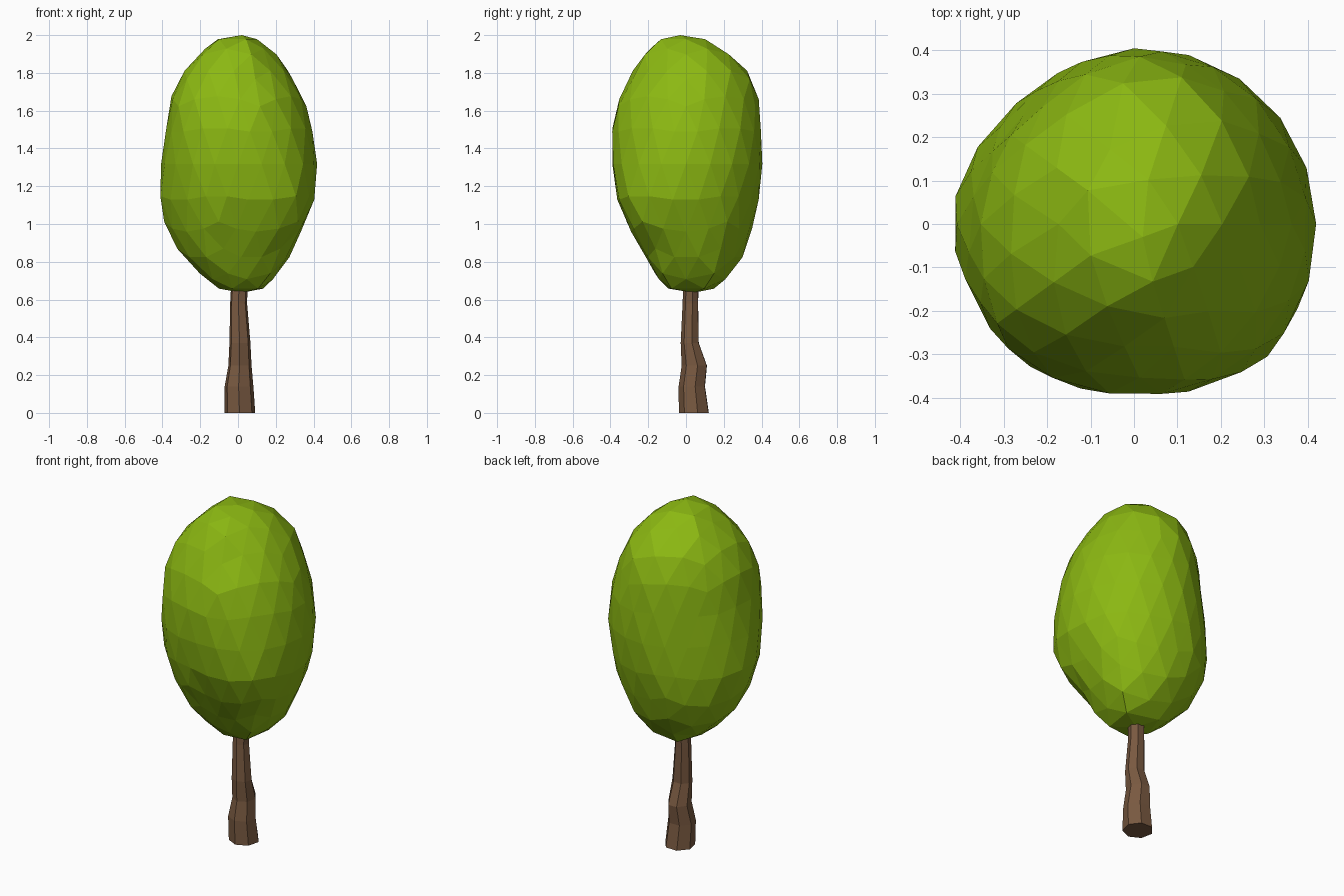
import bpy, bmesh, math

if "Cube" in bpy.data.objects:
    bpy.data.objects.remove(bpy.data.objects["Cube"])

def material(name, rgb):
    m = bpy.data.materials.new(name)
    m.diffuse_color = (*rgb, 1)
    m.use_nodes = True
    m.node_tree.nodes["Principled BSDF"].inputs["Base Color"].default_value = m.diffuse_color
    return m

def finish(bm, name, mat):
    bmesh.ops.recalc_face_normals(bm, faces=bm.faces)
    me = bpy.data.meshes.new(name)
    bm.to_mesh(me)
    bm.free()
    ob = bpy.data.objects.new(name, me)
    bpy.context.collection.objects.link(ob)
    me.materials.append(mat)
    return ob

leaf = material("leaf_green", (0.26, 0.48, 0.006))
bark = material("bark_brown", (0.19, 0.10, 0.052))

# Crown outline: height, then radius towards E, NE, N, NW, W, SW, S, SE
OUTLINE = [
    (0.67, .13, .17, .17, .13, .10, .12, .08, .13),
    (0.72, .20, .25, .22, .21, .18, .18, .14, .20),
    (0.80, .26, .29, .29, .30, .27, .25, .20, .23),
    (0.90, .29, .33, .32, .35, .34, .30, .23, .29),
    (1.02, .37, .37, .36, .39, .39, .35, .32, .40),
    (1.20, .42, .40, .40, .38, .43, .40, .37, .44),
    (1.42, .41, .42, .40, .36, .38, .41, .40, .41),
    (1.62, .36, .37, .39, .34, .37, .39, .37, .38),
    (1.78, .28, .33, .36, .30, .31, .33, .29, .28),
    (1.90, .20, .24, .23, .22, .20, .23, .24, .20),
    (1.97, .10, .13, .09, .13, .13, .12, .15, .12),
]

def crown_radius(angle, z):
    s = (angle / (math.pi / 4)) % 8
    i, f = int(s) % 8, s - int(s)
    at = lambda row: row[1 + i] * (1 - f) + row[1 + (i + 1) % 8] * f
    z = min(max(z, OUTLINE[0][0]), OUTLINE[-1][0])
    for a, b in zip(OUTLINE, OUTLINE[1:]):
        if z <= b[0]:
            t = (z - a[0]) / (b[0] - a[0])
            return at(a) * (1 - t) + at(b) * t

# Crown: icosphere shaped to the lumpy outline
bm = bmesh.new()
bmesh.ops.create_icosphere(bm, subdivisions=3, radius=1)
for v in bm.verts:
    z = 1.318 + 0.682 * v.co.z
    if abs(v.co.z) > 0.999:
        v.co = (0.02, -0.03 if z > 1 else 0.04, z)
        continue
    a = math.atan2(v.co.y, v.co.x)
    r = crown_radius(a, z) * 1.01
    v.co = (r * math.cos(a), r * math.sin(a), z)
finish(bm, "crown", leaf)

# Trunk: crooked seven-sided loft (height, centre x, centre y, radius x, radius y)
SECTIONS = [
    (0.00, .010, .045, .083, .083),
    (0.14, .005, .034, .078, .073),
    (0.25, .010, .047, .063, .070),
    (0.37, .010, .022, .057, .050),
    (0.58, .003, .025, .046, .043),
    (0.75, .010, .030, .044, .042),
]
SIDES = 7
bm = bmesh.new()
rings = []
for z, cx, cy, rx, ry in SECTIONS:
    angles = [math.tau * k / SIDES + 0.2 for k in range(SIDES)]
    rings.append([bm.verts.new((cx + rx * math.cos(a), cy + ry * math.sin(a), z)) for a in angles])
for lo, hi in zip(rings, rings[1:]):
    for k in range(SIDES):
        n = (k + 1) % SIDES
        bm.faces.new((lo[k], lo[n], hi[n], hi[k]))
bm.faces.new(rings[0][::-1])
bm.faces.new(rings[-1])
finish(bm, "trunk", bark)
